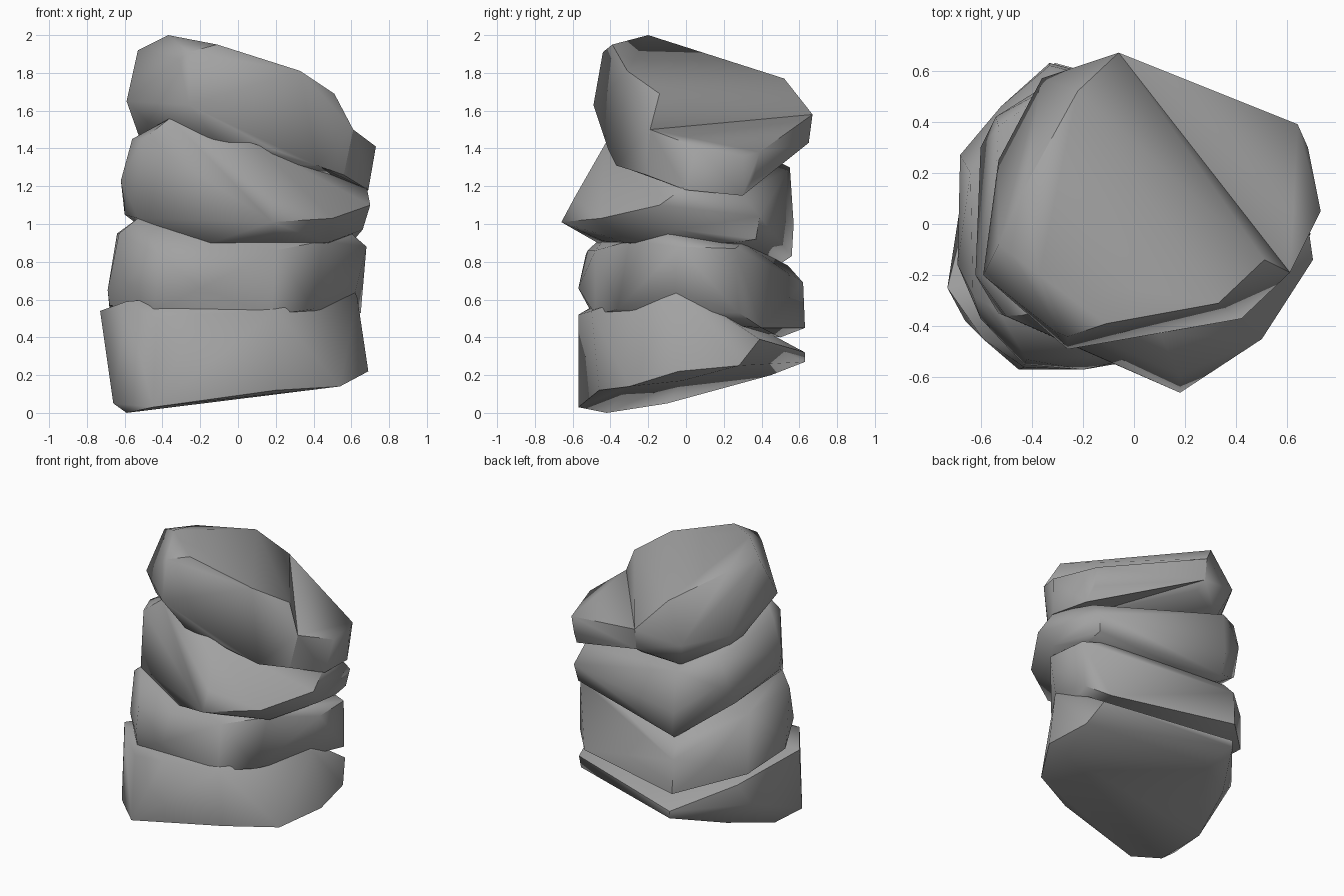
import bpy, bmesh, math

stone = bpy.data.materials.new("grey stone")
stone.diffuse_color = (0.36, 0.36, 0.36, 1)


def make_rock(name, corners):
    """Faceted boulder: hull around its corners, softly shaded."""
    bm = bmesh.new()
    for c in corners:
        bm.verts.new(c)
    res = bmesh.ops.convex_hull(bm, input=bm.verts[:])
    loose = {v for v in res["geom_interior"] + res["geom_unused"]
             if isinstance(v, bmesh.types.BMVert)}
    bmesh.ops.delete(bm, geom=list(loose), context='VERTS')
    bmesh.ops.dissolve_limit(bm, angle_limit=math.radians(2),
                             verts=bm.verts[:], edges=bm.edges[:])
    bmesh.ops.recalc_face_normals(bm, faces=bm.faces[:])
    mesh = bpy.data.meshes.new(name)
    bm.to_mesh(mesh)
    bm.free()
    mesh.materials.append(stone)
    ob = bpy.data.objects.new(name, mesh)
    bpy.context.collection.objects.link(ob)
    bpy.ops.object.select_all(action='DESELECT')
    ob.select_set(True)
    bpy.context.view_layer.objects.active = ob
    bpy.ops.object.shade_smooth_by_angle(angle=math.radians(52))
    return ob


# base boulder, tilted up towards the right
make_rock("base_rock", [
    (-.59, -.42, 0), (-.64, -.1, .05), (-.45, -.57, .03), (.2, -.46, .12),
    (.54, -.3, .14), (.56, -.02, .17), (.69, -.04, .22), (.64, .28, .25),
    (.58, .39, .39), (-.24, .45, .2), (-.31, .63, .27), (-.31, .63, .32),
    (-.52, .28, .16), (-.66, .2, .3), (-.66, -.38, .05),
    (-.73, -.25, .54), (-.59, -.45, .59), (-.43, -.56, .5), (-.2, -.57, .52),
    (.2, -.5, .54), (.57, -.06, .69), (.63, -.05, .62), (-.6, .27, .45)])

# second boulder, sloping down to the back
make_rock("lower_middle_rock", [
    (-.68, -.16, .57), (-.45, -.5, .53), (.18, -.48, .52), (.4, -.36, .55),
    (.62, -.06, .64), (.65, .28, .53), (.53, .4, .45), (-.33, .63, .45),
    (-.25, .5, .4), (-.68, .27, .55), (-.69, -.16, .65), (-.6, -.37, .69),
    (-.43, -.55, .66), (-.2, -.57, .66), (-.42, -.53, .84), (-.17, -.52, .86),
    (.2, -.48, .86), (.45, -.3, .91), (.68, -.04, .88), (.66, .26, .87),
    (.6, -.1, .95), (.5, .3, .9), (-.33, .62, .69), (-.31, .54, .78),
    (-.52, .46, .66), (-.64, .2, .95), (-.53, -.34, 1.03), (-.63, -.28, .95)])

# third boulder with a pointed front
make_rock("upper_middle_rock", [
    (.18, -.66, 1.01), (-.17, -.45, .89), (.2, -.44, .91), (.47, -.31, .9),
    (.66, -.04, .97), (.6, .25, .9), (.6, .37, .92), (.62, .39, 1.04),
    (.7, -.14, 1.1), (.68, .0, 1.2), (.6, .3, 1.15), (.5, -.45, 1.03),
    (.18, -.59, 1.14), (-.53, -.35, 1.03), (-.6, -.2, 1.1), (-.62, -.2, 1.23),
    (-.56, -.2, 1.45), (-.5, -.36, 1.45), (-.36, -.35, 1.56), (.1, -.43, 1.42),
    (-.26, .5, .79), (-.28, .56, .83), (-.3, .57, 1), (-.3, .55, 1.3),
    (-.53, .38, 1.38), (-.54, .42, 1.2), (-.6, .3, 1.05)])

# top boulder with a broad slanted face
make_rock("top_rock", [
    (-.37, -.2, 2), (-.11, -.39, 1.95), (.33, -.31, 1.81), (.51, -.14, 1.69),
    (.61, -.19, 1.5), (-.06, .67, 1.58), (-.22, .52, 1.77), (-.43, .14, 1.89),
    (-.53, -.08, 1.92), (-.31, -.42, 1.87), (-.26, -.44, 1.91),
    (-.26, -.49, 1.63), (-.59, -.2, 1.65), (-.53, .25, 1.5), (-.36, .57, 1.5),
    (-.06, .65, 1.43), (-.05, .58, 1.38), (-.3, .47, 1.31), (-.48, .2, 1.34),
    (.56, -.21, 1.26), (.42, -.37, 1.31), (.2, -.41, 1.39), (-.12, -.43, 1.45),
    (-.48, -.25, 1.54)])

# lower shelf of the top boulder, meeting it in a shallow crease
make_rock("top_rock_shelf", [
    (.61, -.19, 1.5), (.73, .05, 1.41), (.64, .39, 1.38), (.68, .3, 1.36),
    (-.06, .67, 1.58), (-.06, .65, 1.43), (.64, .36, 1.25), (.66, .3, 1.15),
    (.69, .0, 1.18), (.42, -.36, 1.31), (.56, -.21, 1.26), (0, 0, 1.45)])
